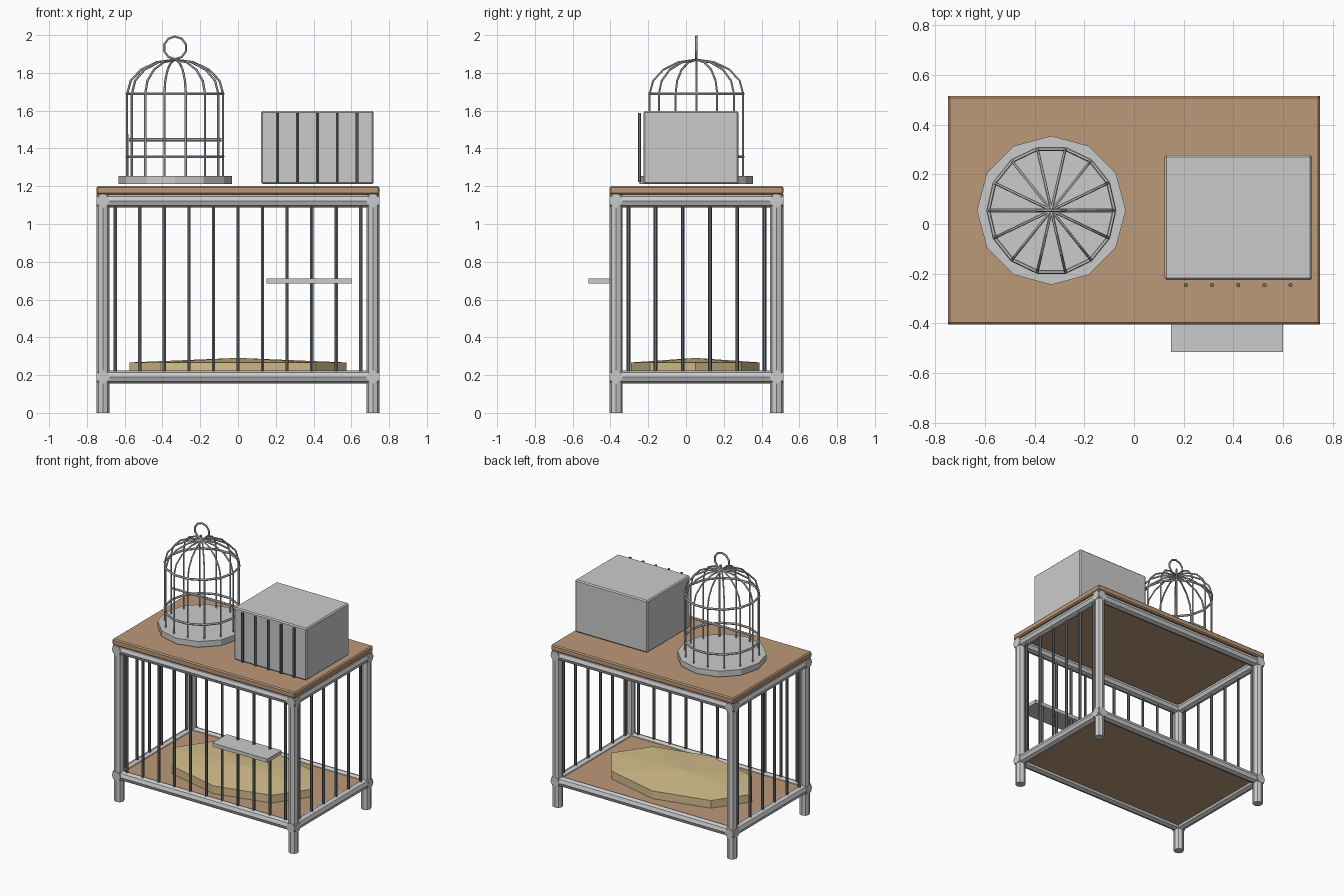
import bpy, bmesh
from math import sin, cos, pi
from mathutils import Vector, Matrix

if "Cube" in bpy.data.objects:
    bpy.data.objects.remove(bpy.data.objects["Cube"])

CY = 0.055  # depth centre of the stand


def material(name, rgb):
    m = bpy.data.materials.new(name)
    m.diffuse_color = (*rgb, 1)
    m.use_nodes = True
    m.node_tree.nodes["Principled BSDF"].inputs["Base Color"].default_value = m.diffuse_color
    return m


wood = material("wood", (0.50, 0.32, 0.19))
hay = material("hay", (0.67, 0.53, 0.265))
iron = material("dark_iron", (0.15, 0.16, 0.17))


def finish(name, bm, mat=None):
    me = bpy.data.meshes.new(name)
    bm.to_mesh(me)
    bm.free()
    ob = bpy.data.objects.new(name, me)
    bpy.context.collection.objects.link(ob)
    if mat:
        me.materials.append(mat)
    return ob


def box(name, x, y, z, mat=None, bevel=0):
    bm = bmesh.new()
    size = [b - a for a, b in (x, y, z)]
    mid = [(a + b) / 2 for a, b in (x, y, z)]
    bmesh.ops.create_cube(bm, size=1, matrix=Matrix.Translation(mid) @ Matrix.Diagonal((*size, 1)))
    ob = finish(name, bm, mat)
    if bevel:
        mod = ob.modifiers.new("bevel", 'BEVEL')
        mod.width, mod.segments = bevel, 1
    return ob


def rods(name, pairs, r, sides, mat=None):
    bm = bmesh.new()
    for p, q in pairs:
        p, q = Vector(p), Vector(q)
        rot = (q - p).to_track_quat('Z', 'Y').to_matrix().to_4x4()
        bmesh.ops.create_cone(bm, cap_ends=True, segments=sides, radius1=r, radius2=r,
                              depth=(q - p).length, matrix=Matrix.Translation((p + q) / 2) @ rot)
    return finish(name, bm, mat)


def wires(name, paths, r, closed):
    cu = bpy.data.curves.new(name, 'CURVE')
    cu.dimensions = '3D'
    cu.bevel_depth, cu.bevel_resolution = r, 1
    for pts in paths:
        s = cu.splines.new('POLY')
        s.points.add(len(pts) - 1)
        for sp, p in zip(s.points, pts):
            sp.co = (*p, 1)
        s.use_cyclic_u = closed
        s.use_smooth = False
    ob = bpy.data.objects.new(name, cu)
    bpy.context.collection.objects.link(ob)
    bpy.ops.object.select_all(action='DESELECT')
    ob.select_set(True)
    bpy.context.view_layer.objects.active = ob
    bpy.ops.object.convert(target='MESH')


# Frame of eight-sided tubes
LX, LY, R = 0.715, 0.425, 0.035
rods("legs", [((x, CY + y, 0), (x, CY + y, 1.158)) for x in (-LX, LX) for y in (-LY, LY)], R, 8)
for label, z in (("lower", 0.19), ("upper", 1.122)):
    rods(label + "_rails",
         [((-0.75, CY + y, z), (0.75, CY + y, z)) for y in (-LY, LY)] +
         [((x, CY - 0.46, z), (x, CY + 0.46, z)) for x in (-LX, LX)], R, 8)

# Wooden panels
box("tabletop", (-0.75, 0.75), (CY - 0.46, CY + 0.46), (1.155, 1.20), wood, 0.008)
box("floor_panel", (-LX, LX), (CY - LY, CY + LY), (0.18, 0.21), wood)

# Bars on the front and both sides, the back is open
rods("front_bars", [((x * 0.13, CY - LY, 0.19), (x * 0.13, CY - LY, 1.122))
                    for x in range(-5, 6)], 0.01, 6, iron)
for label, x in (("left", -LX), ("right", LX)):
    rods(label + "_bars", [((x, CY - 0.36 + 0.144 * i, 0.19), (x, CY - 0.36 + 0.144 * i, 1.122))
                           for i in range(6)], 0.01, 6, iron)

# Hay bed with a slightly raised middle
bm = bmesh.new()
bmesh.ops.create_cone(bm, cap_ends=True, segments=8, radius1=1, radius2=1, depth=0.058)
top = max(bm.faces, key=lambda f: f.calc_center_median().z)
apex = bmesh.ops.poke(bm, faces=[top])["verts"][0]
apex.co.z += 0.024
bmesh.ops.transform(bm, verts=bm.verts,
                    matrix=Matrix.Translation((0, CY - 0.005, 0.238)) @ Matrix.Diagonal((0.575, 0.34, 1, 1)))
finish("hay_bed", bm, hay)

# Feeding shelf through the front bars
box("feeding_shelf", (0.15, 0.60), (-0.515, -0.345), (0.684, 0.711))

# Carrier box with bars
box("carrier_box", (0.123, 0.718), (-0.225, 0.277), (1.212, 1.598), None, 0.008)
rods("carrier_bars", [((0.42 + 0.1055 * i, -0.246, 1.222), (0.42 + 0.1055 * i, -0.246, 1.588))
                      for i in range(-2, 3)], 0.009, 6, iron)

# Birdcage
BX, BR = -0.333, 0.254
rods("birdcage_base", [((BX, CY, 1.212), (BX, CY, 1.255))], 0.30, 12)


def around(r, i, z):
    a = 2 * pi * i / 14
    return (BX + r * cos(a), CY + r * sin(a), z)


# Upright wires bending into the dome
wires("birdcage_wires",
      [[around(BR, i, 1.24)] +
       [around(BR * cos(k * pi / 8), i, 1.69 + 0.18 * sin(k * pi / 8)) for k in range(5)]
       for i in range(14)], 0.006, False)
wires("birdcage_rings", [[around(BR, i, z) for i in range(14)] for z in (1.357, 1.69)], 0.008, True)
rods("birdcage_perch", [((BX - 0.245, CY, 1.446), (BX + 0.245, CY, 1.446))], 0.009, 6)

# Hanging ring
wires("birdcage_handle", [[(BX + 0.06 * sin(2 * pi * i / 10), CY, 1.933 + 0.06 * cos(2 * pi * i / 10))
                           for i in range(10)]], 0.007, True)
